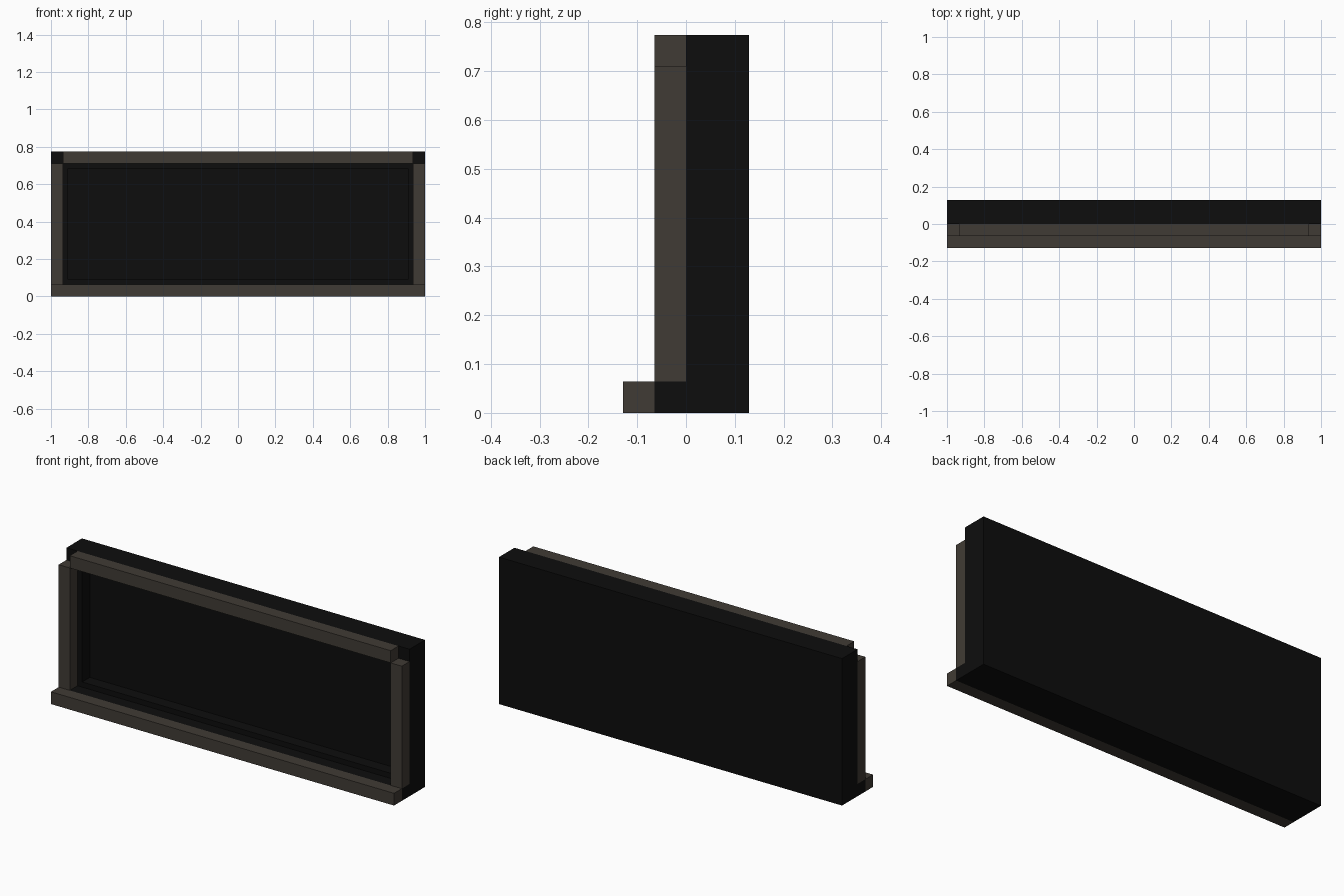
import bpy
import bmesh
from mathutils import Vector

cube = bpy.data.objects.get("Cube")
if cube:
    bpy.data.objects.remove(cube, do_unlink=True)

U = 2 / 31  # one grid module; the model is 31 x 4 x 12 modules


def material(name, rgb):
    mat = bpy.data.materials.new(name)
    mat.use_nodes = True
    mat.diffuse_color = (*rgb, 1)
    bsdf = next(n for n in mat.node_tree.nodes if n.type == 'BSDF_PRINCIPLED')
    bsdf.inputs["Base Color"].default_value = (*rgb, 1)
    bsdf.inputs["Roughness"].default_value = 0.9
    return mat


black = material("soot black", (0.004, 0.004, 0.004))
brown = material("dark grey brown", (0.051, 0.044, 0.035))


def box(name, low, high, mat, recess=None):
    """Box between two corners in modules; recess = (border, depth) in the front."""
    low, high = Vector(low) * U, Vector(high) * U
    bm = bmesh.new()
    bmesh.ops.create_cube(bm, size=1)
    for v in bm.verts:
        v.co = (low + high) / 2 + v.co * (high - low)
    if recess:
        bm.normal_update()
        front = min(bm.faces, key=lambda f: f.calc_center_median().y)
        bmesh.ops.inset_region(bm, faces=[front], thickness=recess[0] * U)
        made = bmesh.ops.extrude_face_region(bm, geom=[front])["geom"]
        bmesh.ops.delete(bm, geom=[front], context='FACES_ONLY')
        moved = [g for g in made if isinstance(g, bmesh.types.BMVert)]
        bmesh.ops.translate(bm, verts=moved, vec=(0, recess[1] * U, 0))
    bmesh.ops.recalc_face_normals(bm, faces=bm.faces)
    mesh = bpy.data.meshes.new(name)
    bm.to_mesh(mesh)
    bm.free()
    mesh.materials.append(mat)
    obj = bpy.data.objects.new(name, mesh)
    bpy.context.collection.objects.link(obj)
    return obj


W = 15.5  # half width

# Dark back body with a shallow recessed panel, and the base under the posts
box("back_panel", (-W, 0, 0), (W, 2, 12), black, recess=(2, 1))
box("base_strip", (-W, -1, 0), (W, 0, 1), black)

# Raised frame
box("front_sill", (-W, -2, 0), (W, -1, 1), brown)
box("top_rail", (1 - W, -1, 11), (W - 1, 0, 12), brown)
box("right_post", (-W, -1, 1), (1 - W, 0, 11), brown)
box("left_post", (W - 1, -1, 1), (W, 0, 11), brown)
